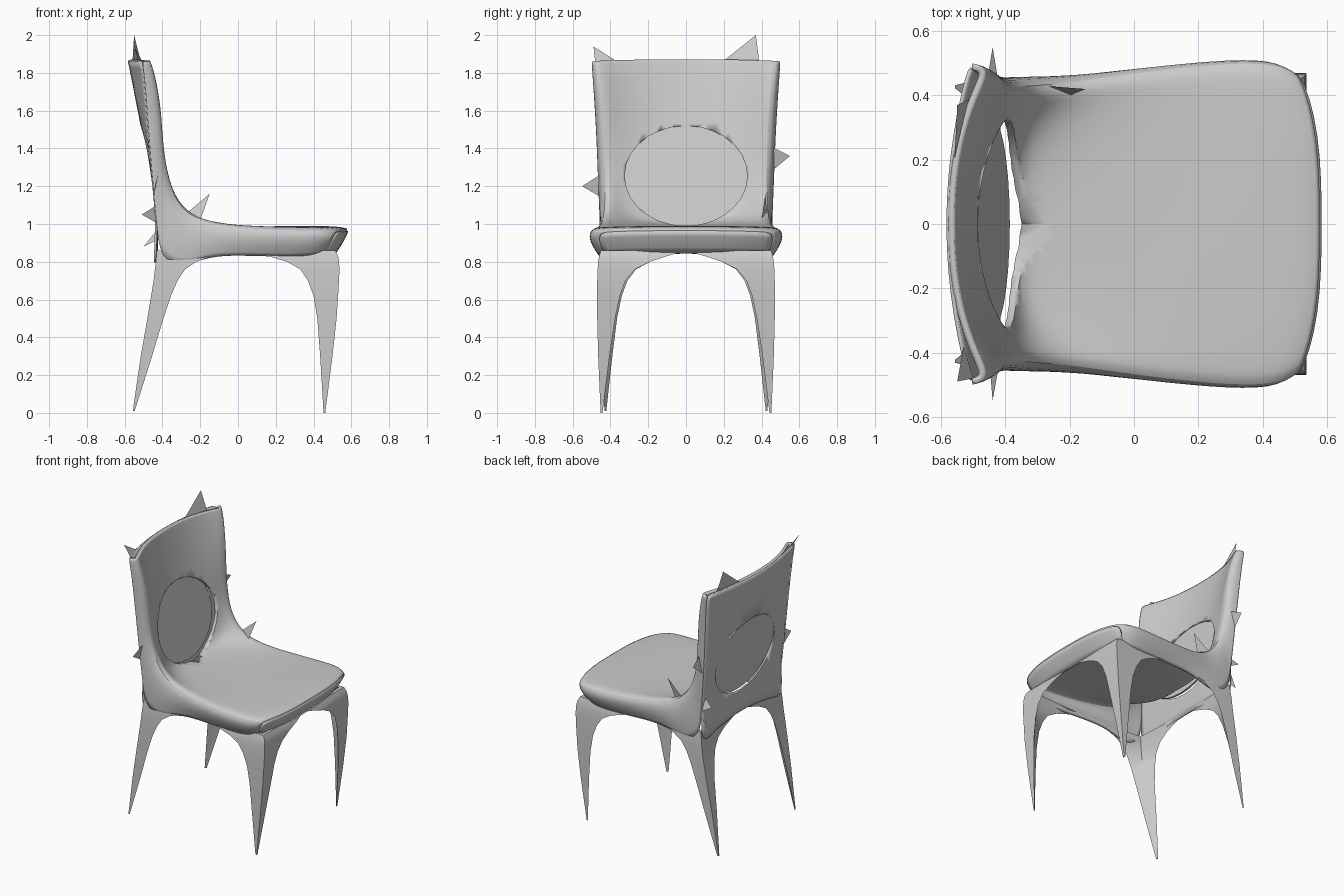
import bpy, bmesh, math
from mathutils import Vector

if "Cube" in bpy.data.objects:
    bpy.data.objects.remove(bpy.data.objects["Cube"])


def make(name, verts, faces, thick=0, levels=0, angle=40, cutter=None):
    me = bpy.data.meshes.new(name)
    me.from_pydata([tuple(v) for v in verts], [], faces)
    bm = bmesh.new()
    bm.from_mesh(me)
    bmesh.ops.recalc_face_normals(bm, faces=bm.faces)
    bm.to_mesh(me)
    bm.free()
    ob = bpy.data.objects.new(name, me)
    bpy.context.collection.objects.link(ob)
    if levels:
        m = ob.modifiers.new("smooth", 'SUBSURF')
        m.levels = m.render_levels = levels
    if thick:
        m = ob.modifiers.new("thickness", 'SOLIDIFY')
        m.thickness = thick
        m.offset = 0
    if cutter:
        m = ob.modifiers.new("opening", 'BOOLEAN')
        m.operation = 'DIFFERENCE'
        m.object = cutter
    bpy.ops.object.select_all(action='DESELECT')
    ob.select_set(True)
    bpy.context.view_layer.objects.active = ob
    bpy.ops.object.shade_smooth_by_angle(angle=math.radians(angle))
    return ob


def grid_faces(rows, cols):
    return [(r * cols + c, r * cols + c + 1, (r + 1) * cols + c + 1, (r + 1) * cols + c)
            for r in range(rows - 1) for c in range(cols - 1)]


def round_slab(name, back, front, slope, ry, rz):
    """Elliptical slab facing x; slope leans it back towards the top."""
    n = 28
    verts = [(x - slope * rz * math.sin(a), ry * math.cos(a), 1.255 + rz * math.sin(a))
             for x in (back, front) for a in [2 * math.pi * i / n for i in range(n)]]
    faces = [(i, (i + 1) % n, n + (i + 1) % n, n + i) for i in range(n)]
    return make(name, verts, faces + [tuple(range(n)), tuple(range(n, 2 * n))])


# Seat and back shell, front to top:
# mid x, mid z, edge x, edge z, half width, lower rim x, lower rim z, lower half width
SECTIONS = [
    (0.575, 0.965, 0.51, 0.955, 0.46, 0.46, 0.86, 0.42),
    (0.53, 0.98, 0.44, 0.97, 0.51, 0.41, 0.84, 0.455),
    (0.30, 0.98, 0.25, 0.97, 0.505, 0.24, 0.83, 0.45),
    (0.00, 0.975, 0.02, 0.985, 0.475, 0.00, 0.84, 0.44),
    (-0.20, 0.98, -0.13, 1.01, 0.45, -0.16, 0.83, 0.435),
    (-0.30, 0.985, -0.24, 1.06, 0.435, -0.30, 0.77, 0.435),
    (-0.37, 1.00, -0.32, 1.15, 0.43, -0.41, 0.82, 0.44),
    (-0.405, 1.07, -0.37, 1.26, 0.43, -0.43, 0.98, 0.445),
    (-0.44, 1.25, -0.40, 1.42, 0.435, -0.45, 1.20, 0.455),
    (-0.50, 1.53, -0.405, 1.63, 0.445, -0.475, 1.50, 0.465),
    (-0.555, 1.80, -0.44, 1.80, 0.465, -0.495, 1.79, 0.485),
    (-0.57, 1.87, -0.465, 1.86, 0.47, -0.51, 1.86, 0.49),
]
SPANS = [-1, -0.85, -0.6, -0.3, 0, 0.3, 0.6, 0.85, 1]


def section_point(s, v):
    k = abs(v) ** (3.5 if s[0] > -0.38 else 2.5)
    return Vector((s[0] + (s[2] - s[0]) * k, v * s[4], s[1] + (s[3] - s[1]) * k))


cutter = round_slab("opening_cutter", -0.65, -0.25, 0, 0.325, 0.265)
cutter.hide_render = True
cutter.hide_viewport = True

verts = []
flip = Vector((1, -1, 1))
for s in SECTIONS:
    mid = [section_point(s, v) for v in SPANS]
    low = Vector((s[5], s[7], s[6]))
    rim = (mid[-1] + low) / 2 + Vector((0, 0.02 if s[0] > -0.4 else 0.008, 0))
    verts += [low * flip, rim * flip] + mid + [rim, low]
make("seat_and_back_shell", verts, grid_faces(len(SECTIONS), len(SPANS) + 4), 0.02, 2,
     cutter=cutter)

# Front rail under the rounded front edge
verts = []
for dx, dz, ky in ((0, 0, 1), (-0.02, -0.05, 0.99), (-0.065, -0.115, 0.94)):
    for v in SPANS:
        p = section_point(SECTIONS[0], v)
        verts.append((p.x + dx, p.y * ky, p.z + dz))
make("front_rail", verts, grid_faces(3, len(SPANS)), 0.02, 1)

# Rear face closing the posts and running down to the rear arch
REAR = [(-0.43, -0.44, 0.845, 0.44), (-0.43, -0.435, 0.95, 0.442)]
REAR += [(s[0] - 0.01, s[5], (s[1] + s[6]) / 2, s[7]) for s in SECTIONS[7:]]
verts = []
for mx, ex, z, w in REAR:
    for v in SPANS:
        drop = 0.06 * v * v if z < 0.9 else 0
        verts.append((mx + (ex - mx) * v * v, v * w, z - drop))
make("back_rear_face", verts, grid_faces(len(REAR), len(SPANS)), 0.012, 1,
     cutter=cutter)

# Flat round panel filling the opening
round_slab("round_back_panel", -0.455, -0.44, 0.2, 0.328, 0.268)

# Legs: z, outer x, inner x, outer y, inner y; angled section narrowing to a point
FRONT_LEG = [(0, 0.462, 0.453, 0.452, 0.442), (0.3, 0.50, 0.435, 0.465, 0.405),
             (0.5, 0.522, 0.42, 0.47, 0.375), (0.62, 0.53, 0.40, 0.47, 0.35),
             (0.70, 0.535, 0.37, 0.47, 0.32), (0.76, 0.537, 0.33, 0.468, 0.27),
             (0.80, 0.535, 0.26, 0.465, 0.19), (0.83, 0.53, 0.16, 0.46, 0.10),
             (0.86, 0.515, 0.04, 0.45, 0.0)]
REAR_LEG = [(0.01, -0.557, -0.547, 0.432, 0.422), (0.3, -0.515, -0.455, 0.442, 0.39),
            (0.5, -0.48, -0.395, 0.45, 0.365), (0.62, -0.46, -0.355, 0.452, 0.34),
            (0.70, -0.447, -0.32, 0.452, 0.31), (0.76, -0.44, -0.28, 0.452, 0.265),
            (0.80, -0.435, -0.22, 0.45, 0.19), (0.83, -0.432, -0.14, 0.447, 0.10),
            (0.86, -0.43, -0.02, 0.445, 0.0)]
for name, leg in (("front_leg", FRONT_LEG), ("rear_leg", REAR_LEG)):
    for label, side in (("left", -1), ("right", 1)):
        verts = []
        for z, xo, xi, yo, yi in leg:
            k = 0.45 - 0.40 * max(0, min(1, (z - 0.6) / 0.24))
            verts += [(xo, side * yo, z), (xi, side * yo, z),
                      (xo + k * (xi - xo), side * (yo + k * (yi - yo)), z),
                      (xo, side * yi, z)]
        faces = [(r * 4 + c, r * 4 + (c + 1) % 4, r * 4 + 4 + (c + 1) % 4, r * 4 + 4 + c)
                 for r in range(len(leg) - 1) for c in range(4)]
        top = 4 * (len(leg) - 1)
        make(f"{name}_{label}", verts, faces + [(0, 1, 2, 3), tuple(range(top, top + 4))], angle=25)

# Jagged shards sticking out of the back
SHARDS = [
    ((-0.56, 0.17, 1.84), (-0.55, 0.37, 2.0), (-0.51, 0.39, 1.84)),
    ((-0.55, -0.49, 1.94), (-0.50, -0.48, 1.85), (-0.53, -0.38, 1.87)),
    ((-0.44, -0.55, 1.20), (-0.42, -0.44, 1.27), (-0.45, -0.43, 1.13)),
    ((-0.44, 0.55, 1.36), (-0.42, 0.43, 1.42), (-0.46, 0.43, 1.26)),
    ((-0.15, 0.42, 1.16), (-0.28, 0.43, 1.05), (-0.20, 0.40, 1.02)),
    ((-0.51, 0.44, 1.05), (-0.43, 0.41, 1.10), (-0.42, 0.45, 1.00)),
    ((-0.50, 0.42, 0.88), (-0.42, 0.45, 0.98), (-0.42, 0.40, 0.92)),
]
verts = [p for s in SHARDS for p in s]
make("back_shards", verts, [(3 * i, 3 * i + 1, 3 * i + 2) for i in range(len(SHARDS))])
